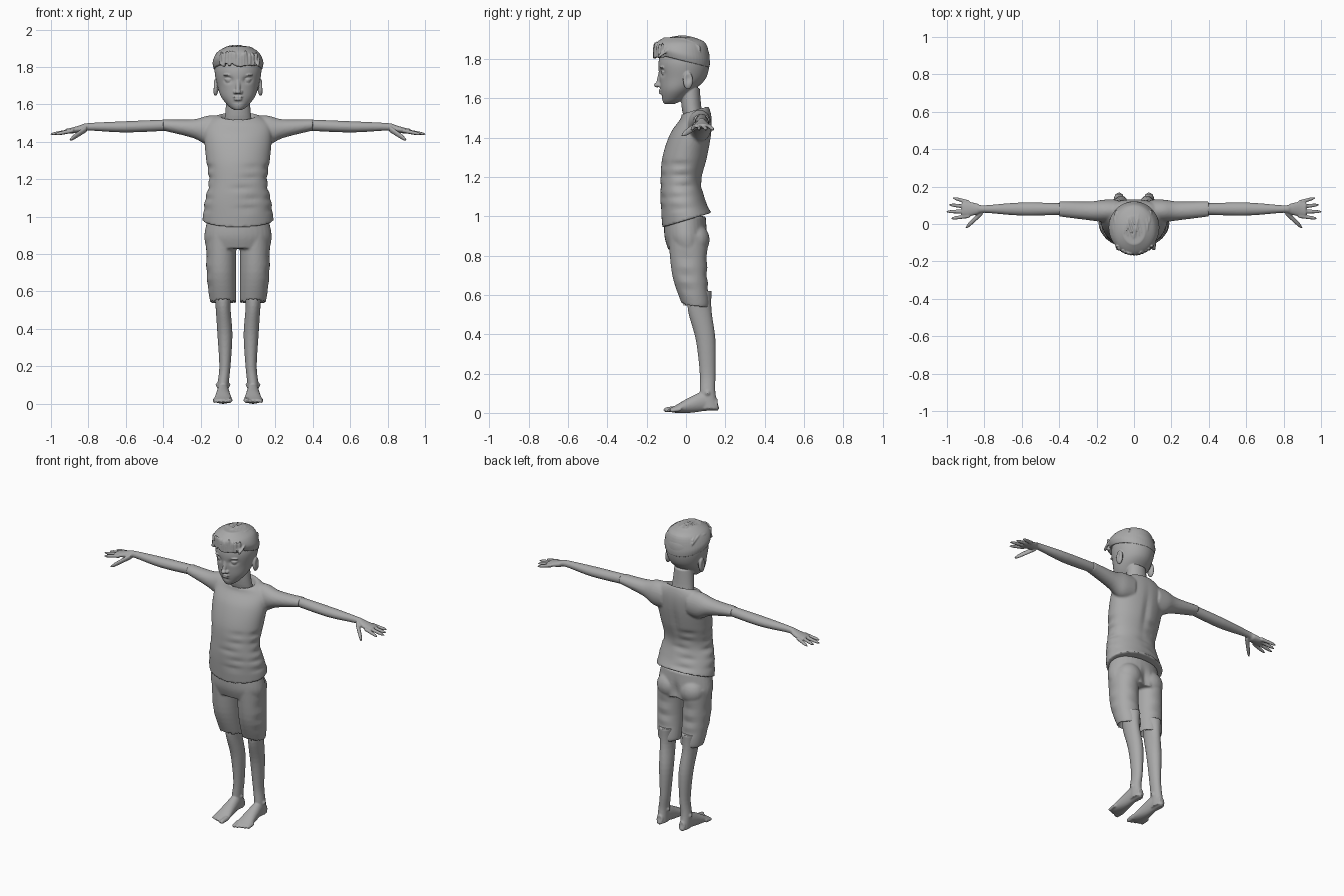
import bpy, bmesh, math, random
from mathutils import Matrix, Vector

random.seed(4)
if "Cube" in bpy.data.objects:
    bpy.data.objects.remove(bpy.data.objects["Cube"])

colour = (.4, .4, .4, 1)
grey = bpy.data.materials.new("plain grey")
grey.use_nodes = True
grey.diffuse_color = colour
grey.node_tree.nodes["Principled BSDF"].inputs["Base Color"].default_value = colour


def sides(mirror):
    return (1, -1) if mirror else (1,)


def span(height, front, back, half_width, tilt=0):
    """Central horizontal section given by its front and back limits."""
    return (0, (front + back) / 2, height, half_width, (back - front) / 2, tilt)


def spline(sections, steps):
    """Catmull-Rom interpolation of the section values."""
    sections = [tuple(s) if len(s) > 5 else (*s, 0) for s in sections]
    padded = [sections[0], *sections, sections[-1]]
    smooth = []
    for before, start, end, after in zip(padded, padded[1:], padded[2:], padded[3:]):
        for k in range(steps):
            t = k / steps
            smooth.append([
                b + t * ((c - a) + t * ((2 * a - 5 * b + 4 * c - d) + t * (3 * b - a - 3 * c + d))) / 2
                for a, b, c, d in zip(before, start, end, after)])
    return smooth + [sections[-1]]


def loft(bm, axis, sections, mirror=False, count=32, steps=5):
    """Skin elliptical sections (x, y, z, radius, radius, tilt) along an axis."""
    for side in sides(mirror):
        rings = []
        for x, y, z, wide, deep, tilt in spline(sections, steps):
            ring = []
            for i in range(count):
                angle = math.tau * i / count
                c, s = wide * math.cos(angle), deep * math.sin(angle)
                dx, dy, dz = {"X": (0, c, s), "Y": (c, 0, s), "Z": (c, s, tilt * s)}[axis]
                ring.append(bm.verts.new((side * (x + dx), y + dy, z + dz)))
            rings.append(ring)
        for lower, upper in zip(rings, rings[1:]):
            for i in range(count):
                bm.faces.new((lower[i - 1], lower[i], upper[i], upper[i - 1]))
        bm.faces.new(rings[0])
        bm.faces.new(rings[-1])


def digit(bm, axis, base, tip, radius, mirror=False):
    """Straight round-ended limb such as a finger, toe or lock of hair."""
    base, tip = Vector(base), Vector(tip)
    sections = []
    for k in range(7):
        t = k / 6
        thick = radius * (1 - t / 5) * math.sqrt(1.1 - t ** 8)
        sections.append((*base.lerp(tip, t), thick, thick))
    loft(bm, axis, sections, mirror, 12, 2)


def ball(bm, centre, radii, mirror=False):
    x, y, z = centre
    for side in sides(mirror):
        place = Matrix.LocRotScale(Vector((side * x, y, z)), None, Vector(radii))
        bmesh.ops.create_uvsphere(bm, u_segments=24, v_segments=16, radius=1, matrix=place)


def dent(bm, centre, radii, push, mirror=False):
    """Push nearby vertices softly."""
    for side in sides(mirror):
        flip = Vector((side, 1, 1))
        for vert in bm.verts:
            away = vert.co * flip - Vector(centre)
            reach = sum((a / r) ** 2 for a, r in zip(away, radii))
            vert.co += flip * Vector(push) * math.exp(-2 * reach)


def finish(name, bm, voxel):
    """Fuse the overlapping volumes into one smooth skin."""
    bmesh.ops.recalc_face_normals(bm, faces=bm.faces)
    mesh = bpy.data.meshes.new(name)
    bm.to_mesh(mesh)
    bm.free()
    mesh.materials.append(grey)
    part = bpy.data.objects.new(name, mesh)
    bpy.context.collection.objects.link(part)
    fuse = part.modifiers.new("fuse", "REMESH")
    fuse.mode = "VOXEL"
    fuse.voxel_size = voxel
    fuse.use_smooth_shade = True
    soften = part.modifiers.new("soften", "SMOOTH")
    soften.iterations = 3


# Shirt: torso with collar opening, soft folds and sleeves
bm = bmesh.new()
loft(bm, "Z", [span(.98, -.12, .13, .19, .3), span(1.08, -.13, .1, .18), span(1.18, -.13, .08, .16),
               span(1.3, -.12, .11, .17), span(1.42, -.08, .13, .18), span(1.5, -.03, .13, .17, .1),
               span(1.54, -.02, .11, .1, .3), span(1.5, 0, .09, .07, .3)], count=64, steps=8)
dent(bm, (0, .12, 1.3), (.03, .06, .2), (0, -.01, 0))
for k in range(5):
    height = 1.04 + k / 18
    across = random.uniform(-.1, .1)
    dent(bm, (.16, across / 2, height), (.05, .08, .02), (-.01, 0, 0), True)
    dent(bm, (across, .1, height), (.08, .05, .02), (0, -.01, 0))
    dent(bm, (-across, -.12, height), (.08, .05, .02), (0, .006, 0))
loft(bm, "X", [(.09, .07, 1.46, .06, .08), (.16, .07, 1.46, .06, .08),
               (.24, .07, 1.47, .05, .05), (.4, .08, 1.49, .04, .03)], True)
finish("shirt", bm, .007)

# Shorts: seat and two open legs
bm = bmesh.new()
loft(bm, "Z", [span(1, -.11, .1, .16), span(.9, -.11, .11, .18), span(.83, -.09, .11, .17)])
dent(bm, (0, .12, .87), (.03, .05, .08), (0, -.02, 0))
loft(bm, "Z", [(.09, .01, .9, .08, .1), (.09, .02, .7, .08, .09), (.08, .05, .55, .07, .07),
               (.08, .04, .55, .06, .06), (.08, .04, .6, .05, .05)], True)
for height in (.62, .7, .78):
    dent(bm, (.09, .11, height), (.07, .05, .02), (0, -.007, 0), True)
    dent(bm, (.16, 0, height), (.05, .06, .02), (-.007, 0, 0), True)
ball(bm, (.08, .05, .88), (.08, .07, .08), True)
finish("shorts", bm, .007)

# Legs with feet and toes
bm = bmesh.new()
loft(bm, "Z", [(.08, .07, .62, .05, .06), (.08, .07, .52, .04, .06), (.07, .1, .37, .04, .05),
               (.07, .11, .2, .03, .04), (.08, .11, .1, .03, .04), (.08, .12, .02, .03, .05)], True)
ball(bm, (.08, .11, .1), (.04, .02, .02), True)
loft(bm, "Y", [(.08, .16, .04, .02, .03), (.08, .1, .06, .03, .05), (.08, .02, .04, .04, .04),
               (.08, -.05, .02, .05, .02), (.08, -.08, .015, .05, .01)], True)
for k in range(5):
    x, tip = .045 + k / 50, -.115 + k / 120
    radius = .01 if k else .015
    digit(bm, "Y", (x, tip + .06, .02), (x, tip, radius), radius, True)
finish("legs_and_feet", bm, .005)

# Arms with hands, fingers and thumbs
bm = bmesh.new()
loft(bm, "X", [(.36, .08, 1.49, .03, .03), (.6, .08, 1.48, .035, .03), (.8, .08, 1.48, .02, .02),
               (.84, .08, 1.47, .03, .02), (.89, .08, 1.46, .04, .015), (.92, .08, 1.46, .035, .01)], True)
for k, reach in enumerate((.97, .99, 1.005, .98)):
    digit(bm, "X", (.88, .115 - k / 42, 1.46), (reach, .14 - k / 27, 1.44), .011, True)
digit(bm, "X", (.81, .065, 1.47), (.9, -.02, 1.41), .017, True)
finish("arms_and_hands", bm, .0045)

# Head: skull with eye sockets, then ears, neck and face
bm = bmesh.new()
loft(bm, "Z", [span(1.57, -.11, -.06, .02), span(1.59, -.12, -.02, .05), span(1.64, -.13, .04, .09),
               span(1.7, -.135, .1, .11), span(1.78, -.14, .12, .125), span(1.85, -.12, .11, .11),
               span(1.89, -.08, .06, .07)], count=64, steps=8)
dent(bm, (.05, -.12, 1.73), (.03, .04, .02), (0, .02, 0), True)
dent(bm, (0, -.13, 1.61), (.03, .03, .01), (0, .005, 0))
ball(bm, (.12, .01, 1.69), (.015, .025, .045), True)
dent(bm, (.135, .01, 1.7), (.01, .02, .03), (-.01, 0, 0), True)
loft(bm, "Z", [(0, .05, 1.47, .08, .05), (0, .03, 1.54, .07, .05), (0, .02, 1.65, .06, .05)])
digit(bm, "Z", (0, -.12, 1.75), (0, -.145, 1.66), .014)
ball(bm, (0, -.147, 1.667), (.016, .016, .012))
features = {
    "nostril": ((.016, -.135, 1.665), (.01, .01, .01)),
    "eye": ((.047, -.105, 1.727), (.022, .02, .014)),
    "eyelid": ((.047, -.107, 1.734), (.026, .02, .006)),
    "brow": ((.05, -.12, 1.757), (.03, .014, .006)),
    "upper lip": ((.01, -.127, 1.64), (.017, .012, .006)),
    "lower lip": ((.005, -.127, 1.627), (.017, .012, .007)),
}
for centre, radii in features.values():
    ball(bm, centre, radii, True)
finish("head_and_neck", bm, .004)

# Hair: tilted cap with swept locks and an upright fringe
bm = bmesh.new()
loft(bm, "Z", [span(1.79, -.15, .12, .13, -.25), span(1.83, -.16, .12, .135, -.2),
               span(1.88, -.155, .1, .11), span(1.91, -.11, .04, .06)], count=48)
for k in range(-10, 11):
    x, start = k / 100, random.uniform(.03, .08)
    lock = []
    for j in range(6):
        y = start - j * (start + .14) / 5
        dome = 1 - (x / .134) ** 2 - ((y + .02) / .16) ** 2
        height = 1.786 + math.sqrt(max(dome, .04)) / 8
        lock.append((x + math.sin(j + k) / 80, y, height, .006, .009))
    loft(bm, "Y", lock, count=8)
for k in range(-6, 7):
    x = k / 66
    y = -.02 - .14 * math.sqrt(1 - (x / .13) ** 2)
    low, high = random.uniform(1.8, 1.82), random.uniform(1.87, 1.89)
    digit(bm, "Z", (x, y, low), (x + random.uniform(-.01, .01), y, high), .009)
finish("hair", bm, .004)
